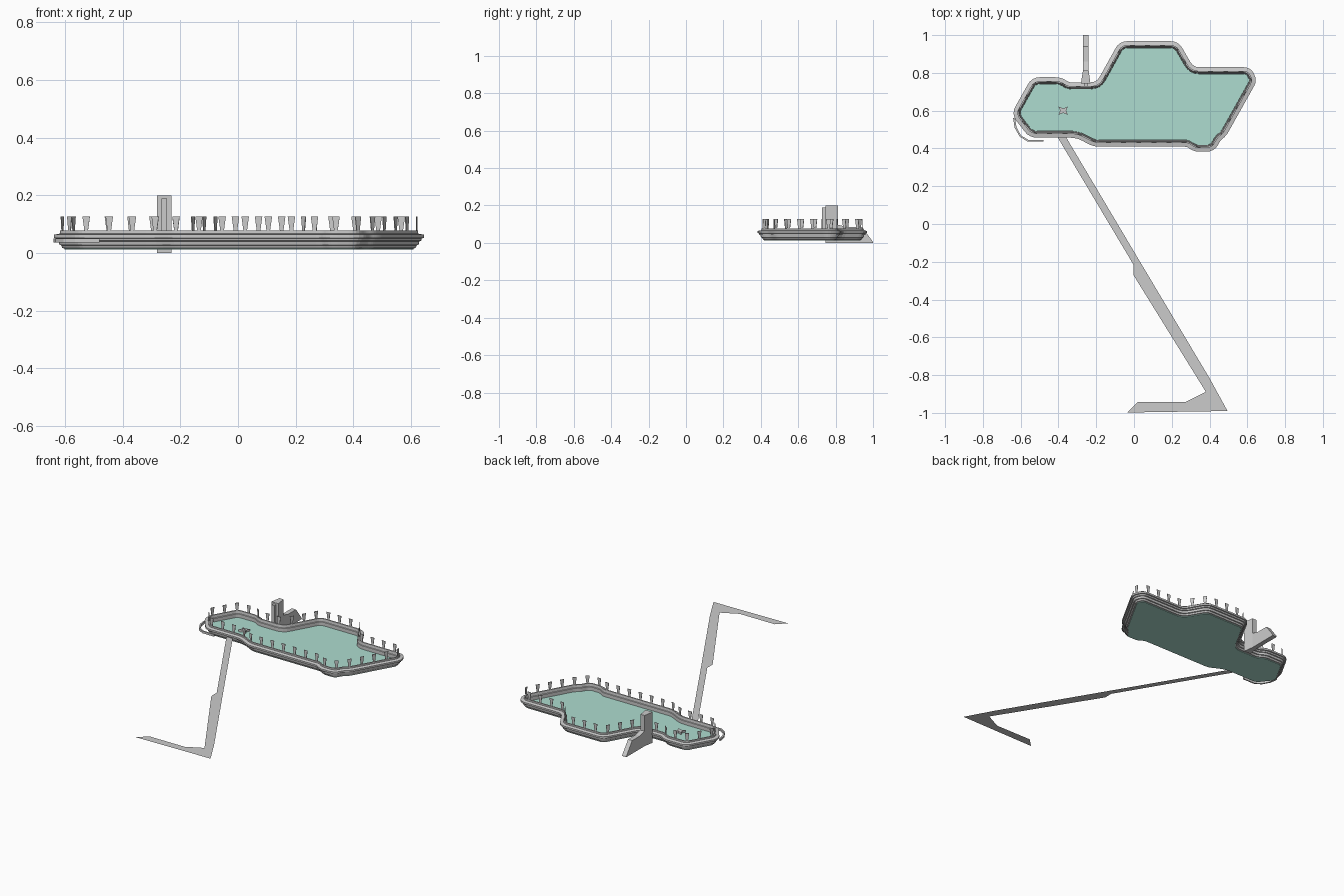
import bpy, math
from mathutils import Vector

if "Cube" in bpy.data.objects:
    bpy.data.objects.remove(bpy.data.objects["Cube"])

water_mat = bpy.data.materials.new("water_green")
water_mat.diffuse_color = (0.42, 0.72, 0.63, 1)
water_mat.use_nodes = True
water_mat.node_tree.nodes["Principled BSDF"].inputs["Base Color"].default_value = water_mat.diffuse_color


def make(name, verts, faces, mat=None):
    me = bpy.data.meshes.new(name)
    me.from_pydata([tuple(v) for v in verts], [], faces)
    me.update()
    ob = bpy.data.objects.new(name, me)
    bpy.context.collection.objects.link(ob)
    if mat:
        me.materials.append(mat)
    return ob


def prism(name, pts, z0, z1, mat=None):
    """Extrude a counter-clockwise plan outline between two heights."""
    n = len(pts)
    v = [(p[0], p[1], z0) for p in pts] + [(p[0], p[1], z1) for p in pts]
    f = [list(range(n))[::-1], list(range(n, 2 * n))]
    f += [[i, (i + 1) % n, n + (i + 1) % n, n + i] for i in range(n)]
    return make(name, v, f, mat)


def rounded(pts, convex_r, concave_r, seg=4):
    """Round the corners of a counter-clockwise outline."""
    out, n = [], len(pts)
    for i in range(n):
        a, p, b = (Vector(pts[k % n]) for k in (i - 1, i, i + 1))
        r = convex_r if (p - a).cross(b - p) > 0 else concave_r
        d0, d1 = (a - p), (b - p)
        l = min(r, 0.42 * d0.length, 0.42 * d1.length)
        s, e = p + d0.normalized() * l, p + d1.normalized() * l
        for k in range(seg + 1):
            t = k / seg
            out.append(s * (1 - t) ** 2 + p * (2 * t * (1 - t)) + e * t * t)
    return out


def offset(pts, d):
    """Shift an outline outward by d with mitred corners."""
    out, n = [], len(pts)
    for i in range(n):
        e0 = (pts[i] - pts[i - 1]).normalized()
        e1 = (pts[(i + 1) % n] - pts[i]).normalized()
        n0, n1 = Vector((e0.y, -e0.x)), Vector((e1.y, -e1.x))
        out.append(pts[i] + (n0 + n1) * (d / (1 + n0.dot(n1))))
    return out


# Basin plan, seen from above
plan = [(-.612, .585), (-.522, .745), (-.396, .745), (-.354, .718), (-.179, .718),
        (-.058, .936), (.216, .936), (.296, .798), (.598, .798), (.616, .76),
        (.464, .489), (.433, .463), (.406, .415), (.327, .415), (.29, .441),
        (-.206, .441), (-.296, .489), (-.538, .489)][::-1]
edge = rounded(plan, 0.025, 0.05)

# Stepped wall swept round the basin
profile = [(-.008, .014), (.004, .018), (.008, .027), (.014, .029), (.017, .041),
           (.023, .043), (.025, .051), (.032, .053), (.032, .064), (.012, .068),
           (.012, .078), (.004, .078), (.002, .06), (-.002, .058), (-.002, .02)]
rings = [[(p.x, p.y, z) for p in offset(edge, d)] for d, z in profile]
n, m = len(edge), len(profile)
make("basin_wall", sum(rings, []),
     [[j * n + i, j * n + (i + 1) % n, (j + 1) % m * n + (i + 1) % n, (j + 1) % m * n + i]
      for j in range(m) for i in range(n)])

# Water body closing the basin from above and below
prism("water", offset(edge, -.003), .012, .036, water_mat)

# Flat tapered battlement posts, evenly spaced along the rim
rim = offset(edge, .008)
lengths = [(rim[(i + 1) % n] - rim[i]).length for i in range(n)]
count, total = 38, sum(lengths)
verts, faces = [], []
for k in range(count):
    s, i = (k + .5) * total / count, 0
    while s > lengths[i]:
        s -= lengths[i]
        i += 1
    t = (rim[(i + 1) % n] - rim[i]).normalized()
    c, nrm = rim[i] + t * s, Vector((t.y, -t.x))
    b = len(verts)
    for h in (-.0015, .0015):
        for w, z in ((-.006, .076), (.006, .076), (.013, .127), (-.013, .127)):
            q = c + t * w + nrm * h
            verts.append((q.x, q.y, z))
    for f in ((3, 2, 1, 0), (4, 5, 6, 7), (0, 1, 5, 4), (1, 2, 6, 5), (2, 3, 7, 6), (3, 0, 4, 7)):
        faces.append([b + x for x in f])
make("rim_posts", verts, faces)

# Tower: wedge-shaped plan, with a thin front fin
prism("tower", [(-.281, .745), (-.231, .745), (-.24, .812), (-.27, .812)], 0.0, .20)
prism("tower_front_fin", [(-.266, .727), (-.246, .727), (-.246, .75), (-.266, .75)], .04, .19)

# Buttress behind the tower, a side profile given thickness
side = [(.80, 0), (1.0, 0), (.998, .008), (.94, .085), (.86, .085), (.80, .10)]
k = len(side)
make("tower_buttress", [(x, y, z) for x in (-.27, -.24) for y, z in side],
     [list(range(k))[::-1], list(range(k, 2 * k))] +
     [[i, (i + 1) % k, k + (i + 1) % k, k + i] for i in range(k)])

# Long flat path leading to the basin
path = [(-.405, .46), (-.003, -.215), (-.003, -.27), (.38, -.888), (.274, -.942), (.02, -.942),
        (-.037, -.998), (.495, -.99), (.402, -.82), (.02, -.18), (-.36, .46)]
make("approach_path", [(x, y, .047) for x, y in path], [list(range(len(path)))])

# Small waisted block standing in the water
waist = [(-.025, -.022), (0, -.012), (.025, -.022), (.016, 0),
         (.025, .022), (0, .012), (-.025, .022), (-.016, 0)]
prism("water_block", [(-.375 + x, .60 + y) for x, y in waist], .03, .05)

# Narrow ledge hugging the left front corner
outer = [(-.64, .56), (-.632, .51), (-.605, .462), (-.565, .438), (-.48, .437)]
prism("corner_ledge", outer + [(-.48, .445), (-.56, .446), (-.598, .468), (-.622, .512), (-.63, .56)],
      .036, .05)
